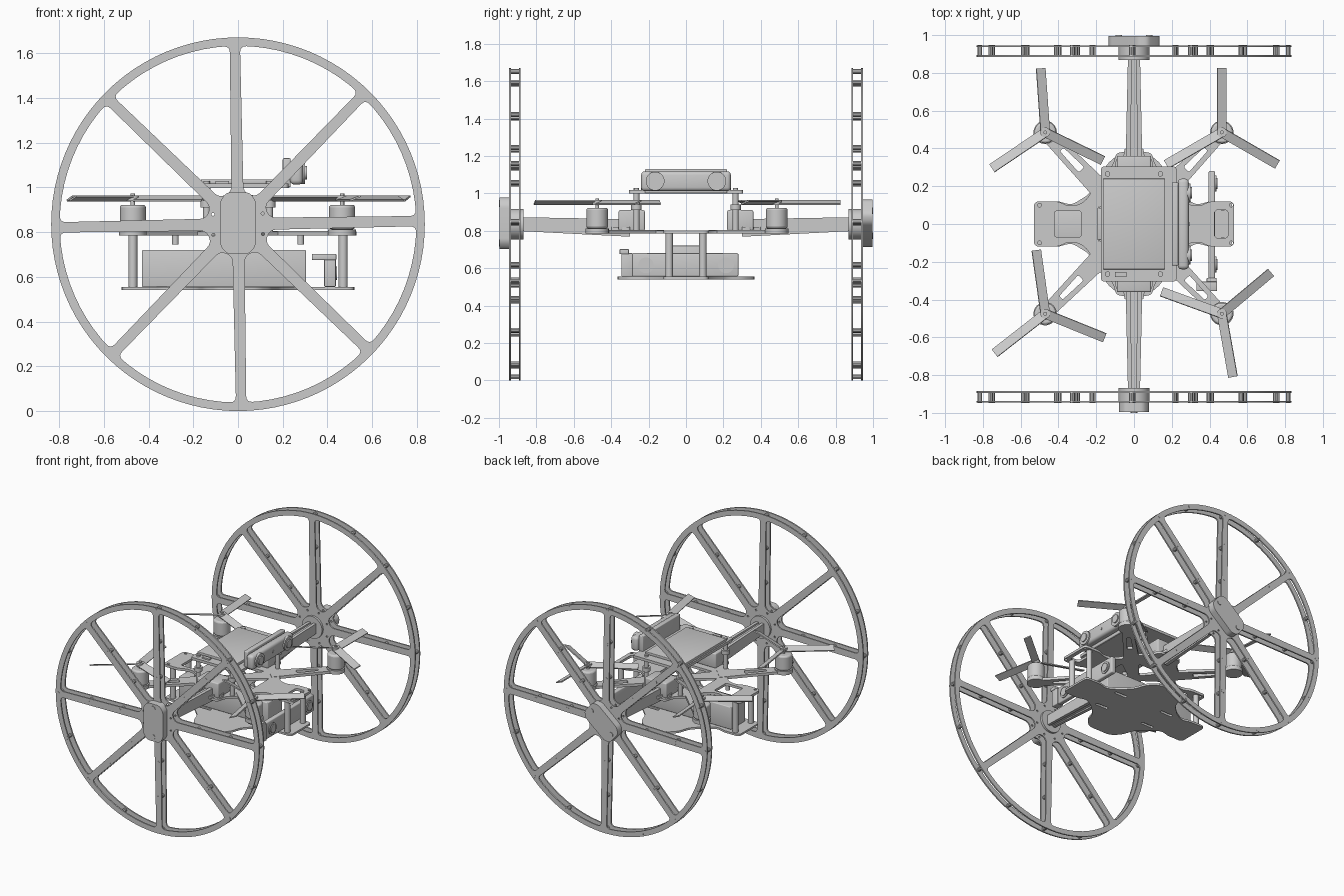
import bpy, bmesh, math
from math import sin, cos, pi, radians, asin
from mathutils import Matrix, Vector

if "Cube" in bpy.data.objects:
    bpy.data.objects.remove(bpy.data.objects["Cube"])

TO_XZ = Matrix.Rotation(pi / 2, 4, 'X')   # flat outline -> upright, facing -y


def finish(name, bm):
    bmesh.ops.remove_doubles(bm, verts=bm.verts, dist=1e-5)
    bmesh.ops.recalc_face_normals(bm, faces=bm.faces)
    me = bpy.data.meshes.new(name)
    bm.to_mesh(me)
    bm.free()
    ob = bpy.data.objects.new(name, me)
    bpy.context.collection.objects.link(ob)
    return ob


def box(name, x, y, z, bevel=0.0, mat=None):
    bm = bmesh.new()
    size = Matrix.Diagonal((x[1] - x[0], y[1] - y[0], z[1] - z[0], 1))
    mid = Matrix.Translation((sum(x) / 2, sum(y) / 2, sum(z) / 2))
    bmesh.ops.create_cube(bm, size=1, matrix=mid @ size)
    if bevel:
        bmesh.ops.bevel(bm, geom=bm.edges[:], offset=bevel, segments=3, profile=0.5, affect='EDGES')
    if mat:
        bm.transform(mat)
    return finish(name, bm)


def cyl(name, a, b, r, seg=24):
    a, b = Vector(a), Vector(b)
    bm = bmesh.new()
    m = Matrix.Translation((a + b) / 2) @ (b - a).to_track_quat('Z', 'Y').to_matrix().to_4x4()
    bmesh.ops.create_cone(bm, cap_ends=True, segments=seg, radius1=r, radius2=r,
                          depth=(b - a).length, matrix=m)
    return finish(name, bm)


def loft(name, first, last):
    bm = bmesh.new()
    a, b = [[bm.verts.new(p) for p in s] for s in (first, last)]
    bm.faces.new(a)
    bm.faces.new(b)
    for i in range(len(a)):
        j = (i + 1) % len(a)
        bm.faces.new((a[i], a[j], b[j], b[i]))
    return finish(name, bm)


def rounded(pts, r, n=4):
    """Round the sharp corners of an outline."""
    out, pts = [], [Vector(p) for p in pts]
    for i, p in enumerate(pts):
        u, v = pts[i - 1] - p, pts[(i + 1) % len(pts)] - p
        if u.angle(v) > radians(160):
            out.append(p)
            continue
        d = min(r, u.length * .49, v.length * .49)
        a, b = p + u.normalized() * d, p + v.normalized() * d
        out += [a.lerp(p, t / n).lerp(p.lerp(b, t / n), t / n) for t in range(n + 1)]
    return out


def circle(cx, cy, r, n=12):
    return [(cx + r * cos(2 * pi * i / n), cy + r * sin(2 * pi * i / n)) for i in range(n)]


def rect(x0, x1, y0, y1, r=.015):
    return rounded([(x0, y0), (x1, y0), (x1, y1), (x0, y1)], r)


def four_way(q):
    """Mirror a first-quadrant outline into all four quadrants."""
    return (q + [(-x, y) for x, y in q[::-1]] + [(-x, -y) for x, y in q]
            + [(x, -y) for x, y in q[::-1]])


def plate(name, loops, thick, mat):
    """Flat plate with holes, centred on its own plane."""
    cu = bpy.data.curves.new(name, 'CURVE')
    cu.dimensions, cu.fill_mode, cu.extrude = '2D', 'BOTH', thick / 2
    for loop in loops:
        sp = cu.splines.new('POLY')
        sp.points.add(len(loop) - 1)
        for pt, p in zip(sp.points, loop):
            pt.co = (p[0], p[1], 0, 1)
        sp.use_cyclic_u = True
    tmp = bpy.data.objects.new(name + "_outline", cu)
    bpy.context.collection.objects.link(tmp)
    dg = bpy.context.evaluated_depsgraph_get()
    me = bpy.data.meshes.new_from_object(tmp.evaluated_get(dg))
    bm = bmesh.new()
    bm.from_mesh(me)
    bm.transform(mat)
    bpy.data.objects.remove(tmp)
    bpy.data.meshes.remove(me)
    return finish(name, bm)


def at_z(z):
    return Matrix.Translation((0, 0, z))


# Wheels: two spoked plates joined by spacers
ZC, R, RI, HW, TURN = .835, .835, .797, .023, radians(1)
wheel = [circle(0, 0, R, 96)]
for k in range(8):
    a0, a1 = k * pi / 4 + TURN, (k + 1) * pi / 4 + TURN
    d, e = asin(HW / RI), asin((HW + .004) / .145)
    arc = [a0 + d + (a1 - a0 - 2 * d) * t / 10 for t in range(11)]
    win = [(RI * cos(a), RI * sin(a)) for a in arc]
    win += [(.145 * cos(a), .145 * sin(a)) for a in (a1 - e, a0 + e)]
    wheel.append(rounded(win, .03))
    wheel.append(circle(.12 * cos(a0 + pi / 8), .12 * sin(a0 + pi / 8), .007, 10))
spacers = [(.816, k * pi / 8 + TURN) for k in range(16)]
spacers += [(r, k * pi / 4 + TURN) for k in range(8) for r in (.31, .57)]
for s, side in ((-1, "front"), (1, "back")):
    for y in (.889, .941):
        plate(side + "_wheel_plate", wheel, .01, Matrix.Translation((0, s * y, ZC)) @ TO_XZ)
    for r, a in spacers:
        x, z = r * cos(a), ZC + r * sin(a)
        cyl(side + "_wheel_spacer", (x, s * .884, z), (x, s * .947, z), .013, 10)
    cyl(side + "_wheel_hub", (0, s * .868, ZC), (0, s * .945, ZC), .082, 32)

    # Hub cap, the back one stopped at a slant
    spin = Matrix.Rotation(radians(0 if s < 0 else 50), 4, 'Y')
    m = Matrix.Translation((0, s * .97, ZC + .005)) @ spin
    cap = rounded(four_way([(.08, .1), (.05, .138)]), .02)
    plate(side + "_hub_cap", [cap], .052, m @ TO_XZ)
    for z in (-.105, .105):
        cyl(side + "_cap_bolt", m @ Vector((0, 0, z)), m @ Vector((0, s * .03, z)), .018, 16)

    # Axle: two tapered rails with a recessed web
    def section(y, x0, x1, z0, z1):
        return [(x0, s * y, z0), (x1, s * y, z0), (x1, s * y, z1), (x0, s * y, z1)]
    for t in (-1, 1):
        loft(side + "_axle_rail", section(.3, t * .018, t * .045, .768, .862),
             section(.88, t * .012, t * .032, .798, .872))
    loft(side + "_axle_web", section(.3, -.018, .018, .78, .845),
         section(.88, -.012, .012, .805, .86))

    # Axle clamp on the frame
    box(side + "_axle_clamp", (-.09, .09), sorted((s * .22, s * .36)), (.8, .91), .008)
    foot = [(-.1, s * .3), (.1, s * .3), (.095, s * .345), (.055, s * .36), (.05, s * .4),
            (-.05, s * .4), (-.055, s * .36), (-.095, s * .345)]
    plate(side + "_clamp_foot", [rounded(foot, .01)], .02, at_z(.81))

# Middle frame plate with cut-outs
holes = [rect(.425, .5, -.075, .075, .025), rect(-.42, -.28, -.07, .07)]
holes += [circle(x, y, .01) for x in (-.5, .515) for y in (-.1, .1)]
for s in (-1, 1):
    holes.append(rounded([(s * .05, 0), (s * .19, .1), (s * .19, -.1)], .02))
    holes.append(rounded([(0, s * .05), (.1, s * .17), (-.1, s * .17)], .02))
q = [(.53, .12), (.4, .12), (.35, .095), (.29, .1), (.24, .14), (.2, .24), (.11, .31), (.095, .38)]
plate("middle_frame_plate", [rounded(four_way(q), .03)] + holes, .018, at_z(.793))

# Bottom plate
q = [(.52, .12), (.4, .12), (.33, .1), (.25, .15), (.18, .22), (.15, .31), (.09, .365)]
slots = [rect(s * .2 - .05, s * .2 + .05, t - .01, t + .01, .008) for s in (-1, 1) for t in (-.1, .1)]
plate("bottom_plate", [rounded(four_way(q), .03)] + slots, .014, at_z(.547))

# Arms, motors and three-blade propellers
motors = [(-.47, .485, 94), (.465, .485, 90), (-.47, -.475, 98), (.465, -.475, 40)]
for mx, my, angle in motors:
    d = Vector((mx, my)).normalized()
    n = Vector((-d.y, d.x))
    tip = Vector((mx, my))
    root = d * .22
    arm = [root + n * .055, tip + n * .036, tip - n * .036, root - n * .055]
    slot = [d * .4 + n * .02, d * .55 + n * .013, d * .55 - n * .013, d * .4 - n * .02]
    plate("motor_arm", [arm, rounded(slot, .01)], .02, at_z(.794))
    cyl("motor_mount", (mx, my, .784), (mx, my, .812), .062, 32)
    can = cyl("motor", (mx, my, .812), (mx, my, .922), .058, 32)
    mod = can.modifiers.new("soft_edge", 'BEVEL')
    mod.width, mod.segments = .012, 3
    cyl("motor_shaft", (mx, my, .92), (mx, my, .972), .01, 12)
    cyl("propeller_hub", (mx, my, .938), (mx, my, .964), .026, 20)
    for k in range(3):
        m = (Matrix.Translation((mx, my, .951)) @ Matrix.Rotation(radians(angle + 120 * k), 4, 'Z')
             @ Matrix.Rotation(radians(22), 4, 'X'))
        box("propeller_blade", (.01, .34), (-.026, .026), (-.004, .004), 0, m)

# Posts between the plates
for sx in (-1, 1):
    for sy in (-1, 1):
        cyl("lower_post", (sx * .47, sy * .09, .55), (sx * .47, sy * .09, .79), .02, 16)
        cyl("frame_stud", (sx * .28, sy * .09, .745), (sx * .28, sy * .09, .79), .015, 12)
        cyl("upper_post", (sx * .14, sy * .265, .8), (sx * .14, sy * .265, 1.0), .016, 16)
        cyl("upper_post_collar", (sx * .14, sy * .265, .91), (sx * .14, sy * .265, .94), .028, 16)
        cyl("deck_bolt", (sx * .14, sy * .265, 1.0), (sx * .14, sy * .265, 1.028), .014, 16)

# Top deck and electronics case
plate("top_deck", [rect(-.175, .225, -.305, .305, .02)], .02, at_z(1.008))
box("electronics_case", (-.165, .165), (-.24, .24), (1.015, 1.036), .004)
box("case_side_strip", (-.1, -.04), (-.28, -.255), (1.015, 1.028))

# Twin-lens camera on the front edge of the deck
box("camera_bracket", (.2, .235), (-.22, .22), (1.0, 1.13), .006)
box("camera_body", (.232, .29), (-.24, .24), (1.012, 1.118), .02)
for y in (-.165, .165):
    cyl("camera_lens_rim", (.28, y, 1.065), (.3, y, 1.065), .05, 32)
    cyl("camera_lens", (.29, y, 1.065), (.308, y, 1.065), .03, 32)
cyl("camera_centre_lens", (.28, 0, 1.065), (.294, 0, 1.065), .01, 16)

# Battery, light bar and its side bracket
box("battery", (-.43, .305), (-.085, .085), (.554, .72), .006)
box("light_bar", (.395, .43), (-.29, .28), (.555, .68), .008)
for y in (-.214, .214):
    cyl("lamp_rim", (.42, y, .615), (.437, y, .615), .042, 32)
    cyl("lamp_glass", (.42, y, .615), (.443, y, .615), .03, 32)
box("bracket_arm", (.385, .437), (-.345, -.285), (.555, .68), .005)
box("bracket_top", (.33, .44), (-.355, -.305), (.675, .702), .004)

# Smooth round sides, keep edges crisp
bpy.ops.object.select_all(action='DESELECT')
for ob in bpy.context.collection.objects:
    ob.select_set(True)
    bpy.context.view_layer.objects.active = ob
bpy.ops.object.shade_smooth_by_angle(angle=radians(32))
